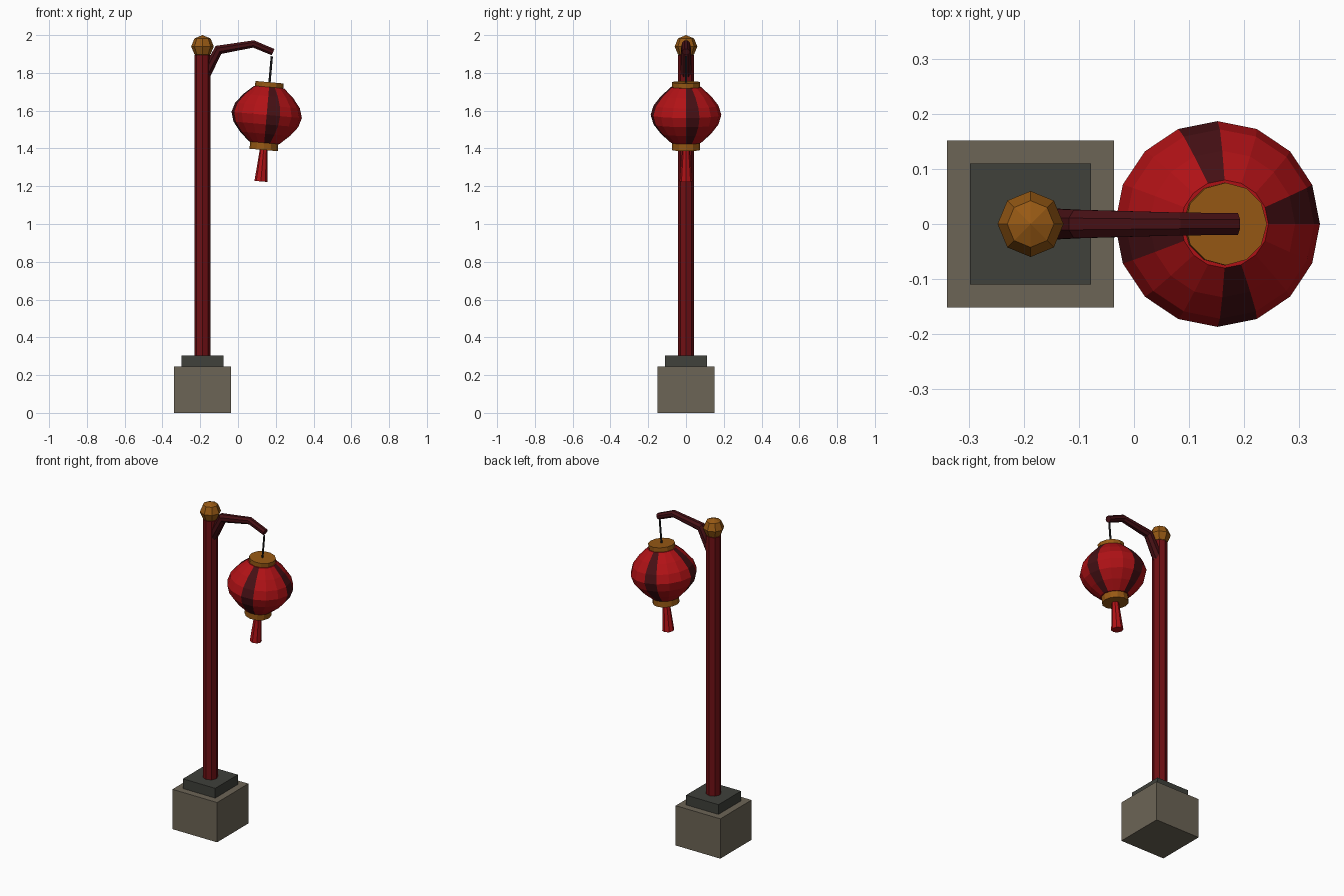
import bpy, bmesh, math
from mathutils import Vector, Matrix

if "Cube" in bpy.data.objects:
    bpy.data.objects.remove(bpy.data.objects["Cube"])


def mat(name, r, g, b):
    m = bpy.data.materials.new(name)
    m.diffuse_color = (r, g, b, 1)
    m.use_nodes = True
    m.node_tree.nodes["Principled BSDF"].inputs["Base Color"].default_value = m.diffuse_color
    return m


STONE = mat("warm stone", 0.15, 0.128, 0.092)
SLATE = mat("dark slate", 0.05, 0.052, 0.043)
POLE = mat("deep red paint", 0.16, 0.005, 0.007)
DARK = mat("dark maroon", 0.06, 0.005, 0.007)
RED = mat("bright red", 0.44, 0.006, 0.008)
GOLD = mat("old gold", 0.31, 0.10, 0.007)
CORD = mat("black cord", 0.02, 0.02, 0.022)

PX = -0.188                                   # pole axis
HANG = Matrix.Translation((0.18, 0, 1.9)) @ Matrix.Rotation(math.radians(5), 4, 'Y')


def finish(name, bm, mats, matrix=Matrix()):
    bmesh.ops.recalc_face_normals(bm, faces=bm.faces)
    me = bpy.data.meshes.new(name)
    bm.to_mesh(me)
    bm.free()
    for m in mats:
        me.materials.append(m)
    ob = bpy.data.objects.new(name, me)
    ob.matrix_world = matrix
    bpy.context.collection.objects.link(ob)
    return ob


def box(name, half, z0, z1, m):
    bm = bmesh.new()
    bmesh.ops.create_cube(bm, size=1)
    bmesh.ops.scale(bm, vec=(2 * half, 2 * half, z1 - z0), verts=bm.verts)
    finish(name, bm, [m], Matrix.Translation((PX, 0, (z0 + z1) / 2)))


def skin(bm, rings):
    """Join rings of points with quads and cap both ends."""
    loops = [[bm.verts.new(p) for p in ring] for ring in rings]
    n = len(loops[0])
    for a, b in zip(loops, loops[1:]):
        for i in range(n):
            f = bm.faces.new((a[i], a[(i + 1) % n], b[(i + 1) % n], b[i]))
            f.material_index = 1 if n == 16 and i % 4 == 0 else 0
    bm.faces.new(loops[0])
    bm.faces.new(loops[-1])


def lathe(name, profile, sides, mats, matrix):
    bm = bmesh.new()
    skin(bm, [[(r * math.cos(math.tau * i / sides), r * math.sin(math.tau * i / sides), z)
               for i in range(sides)] for r, z in profile])
    finish(name, bm, mats, matrix)


# Stone base and plinth
box("base_block", 0.152, 0, 0.245, STONE)
box("base_plinth", 0.11, 0.245, 0.305, SLATE)

# Pole and gold finial
at_pole = Matrix.Translation((PX, 0, 0))
lathe("pole", [(0.043, 0.30), (0.043, 1.895)], 8, [POLE], at_pole)
bm = bmesh.new()
bmesh.ops.create_uvsphere(bm, u_segments=8, v_segments=4, radius=0.06)
finish("finial", bm, [GOLD], Matrix.Translation((PX, 0, 1.94)))

# Bent, tapering arm with mitred corners
path = [Vector((-0.18, 0, 1.775)), Vector((-0.103, 0, 1.922)),
        Vector((0.082, 0, 1.953)), Vector((0.186, 0, 1.91))]
radii = [0.032, 0.028, 0.0225, 0.0215]
rings = []
for i, (p, r) in enumerate(zip(path, radii)):
    d0 = (p - path[i - 1]).normalized() if i else (path[1] - p).normalized()
    d1 = (path[i + 1] - p).normalized() if i < 3 else d0
    t = (d0 + d1).normalized()
    up = Vector((-t.z, 0, t.x)) * (r * 0.9 / t.dot(d0))
    side = Vector((0, r, 0))
    rings.append([p + side * math.cos(a) + up * math.sin(a)
                  for a in (math.tau * (k + 0.5) / 8 for k in range(8))])
bm = bmesh.new()
skin(bm, rings)
finish("arm", bm, [DARK])

# Hanging lantern, tilted as if swinging
lathe("cord", [(0.006, -0.16), (0.006, -0.012)], 6, [CORD], HANG)
half = [(0.08, 0.148), (0.133, 0.1), (0.172, 0.05)]
body = [(r, -0.324 - z) for r, z in half] + [(0.187, -0.324)] + \
       [(r, -0.324 + z) for r, z in reversed(half)]
lathe("lantern_body", body, 16, [RED, DARK], HANG)
lathe("lantern_top_cap", [(0.075, -0.192), (0.075, -0.15)], 12, [GOLD], HANG)
lathe("lantern_bottom_cap", [(0.075, -0.51), (0.075, -0.467)], 12, [GOLD], HANG)
lathe("tassel", [(0.034, -0.677), (0.02, -0.505)], 8, [RED], HANG)
